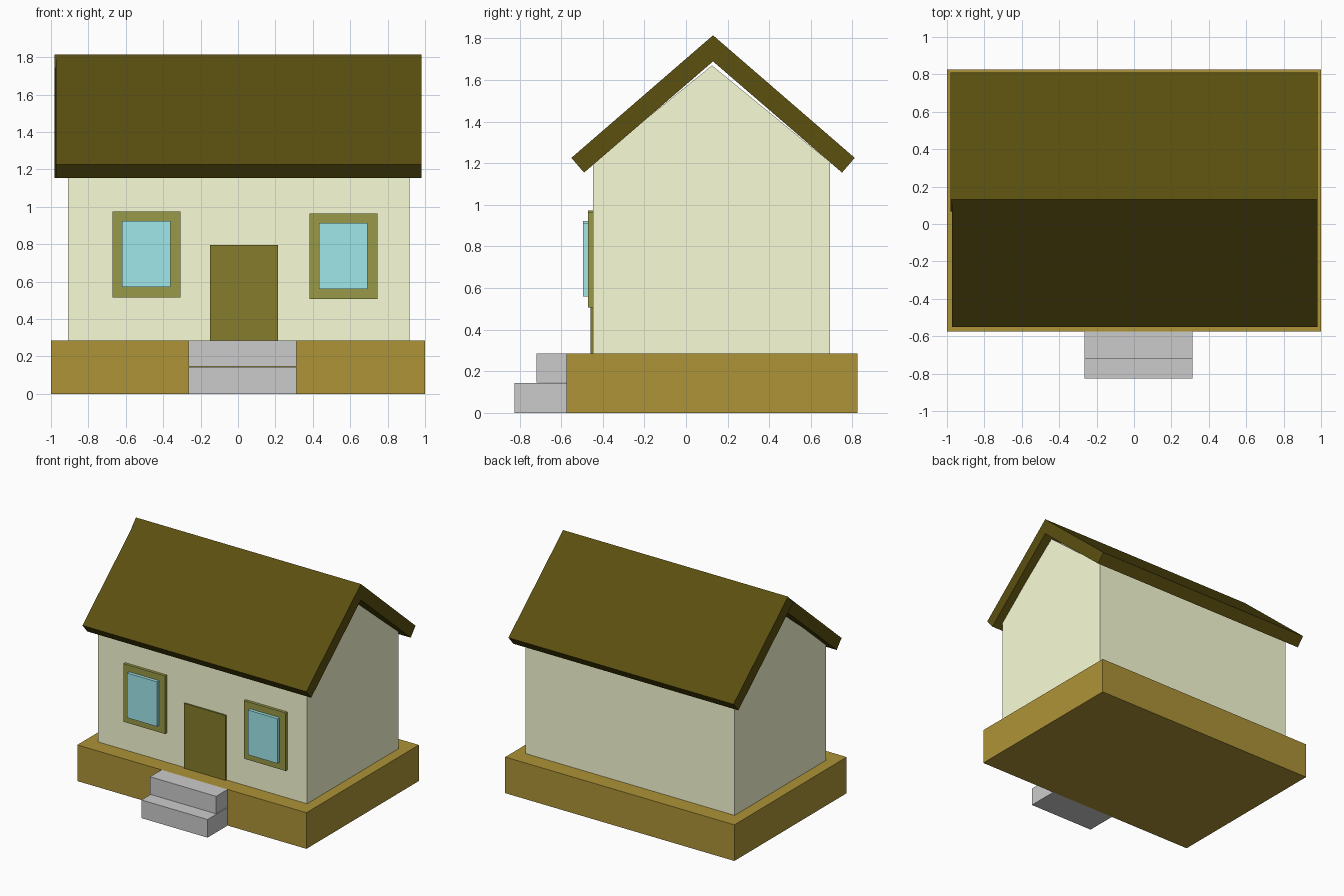
import bpy

if "Cube" in bpy.data.objects:
    bpy.data.objects.remove(bpy.data.objects["Cube"])


def material(name, r, g, b):
    m = bpy.data.materials.new(name)
    m.diffuse_color = (r, g, b, 1)
    m.use_nodes = True
    m.node_tree.nodes["Principled BSDF"].inputs["Base Color"].default_value = m.diffuse_color
    return m


EARTH = material("earth", 0.423, 0.293, 0.039)
PLASTER = material("plaster", 0.955, 0.99, 0.675)
ROOF = material("roof_brown", 0.103, 0.079, 0.005)
DOOR = material("door_brown", 0.237, 0.203, 0.025)
FRAME = material("frame_olive", 0.314, 0.319, 0.066)
GLASS = material("glass_blue", 0.352, 0.802, 0.83)


def prism(name, profile, x0, x1, mat=None):
    """Extrude a counter-clockwise (y, z) profile along x."""
    n = len(profile)
    verts = [(x, y, z) for x in (x0, x1) for y, z in profile]
    faces = [tuple(reversed(range(n))), tuple(range(n, 2 * n))]
    faces += [(i, (i + 1) % n, n + (i + 1) % n, n + i) for i in range(n)]
    mesh = bpy.data.meshes.new(name)
    mesh.from_pydata(verts, [], faces)
    obj = bpy.data.objects.new(name, mesh)
    bpy.context.collection.objects.link(obj)
    if mat:
        mesh.materials.append(mat)
    return obj


def box(name, x0, x1, y0, y1, z0, z1, mat=None):
    return prism(name, [(y0, z0), (y1, z0), (y1, z1), (y0, z1)], x0, x1, mat)


WALL_Y = -0.448
FLOOR = 0.285

# Plinth and front steps
box("plinth", -1, 1, -0.575, 0.825, 0, FLOOR, EARTH)
box("lower_step", -0.265, 0.312, -0.825, -0.575, 0, 0.143)
box("upper_step", -0.265, 0.312, -0.718, -0.575, 0.147, FLOOR)

# Walls with gable ends
prism("walls", [(WALL_Y, FLOOR), (0.693, FLOOR), (0.693, 1.205), (0.125, 1.67),
                (WALL_Y, 1.205)], -0.91, 0.917, PLASTER)

# Two crossed roof slabs, mirrored about the ridge
RIDGE = 0.13
slab = [(0, 1.815), (-0.062, 1.743), (0.62, 1.155), (0.681, 1.226)]
prism("back_roof", [(RIDGE + y, z) for y, z in slab], -0.982, 0.982, ROOF)
prism("front_roof", [(RIDGE - y, z) for y, z in reversed(slab)], -0.972, 0.982, ROOF)

# Door
box("door", -0.15, 0.215, -0.46, WALL_Y, FLOOR, 0.797, DOOR)

# Windows: frame with a raised pane
for side, x, z in (("left", -0.671, 0.516), ("right", 0.382, 0.506)):
    box(side + "_window_frame", x, x + 0.363, -0.47, WALL_Y, z, z + 0.458, FRAME)
    box(side + "_window_glass", x + 0.051, x + 0.311, -0.495, -0.46,
        z + 0.054, z + 0.407, GLASS)
